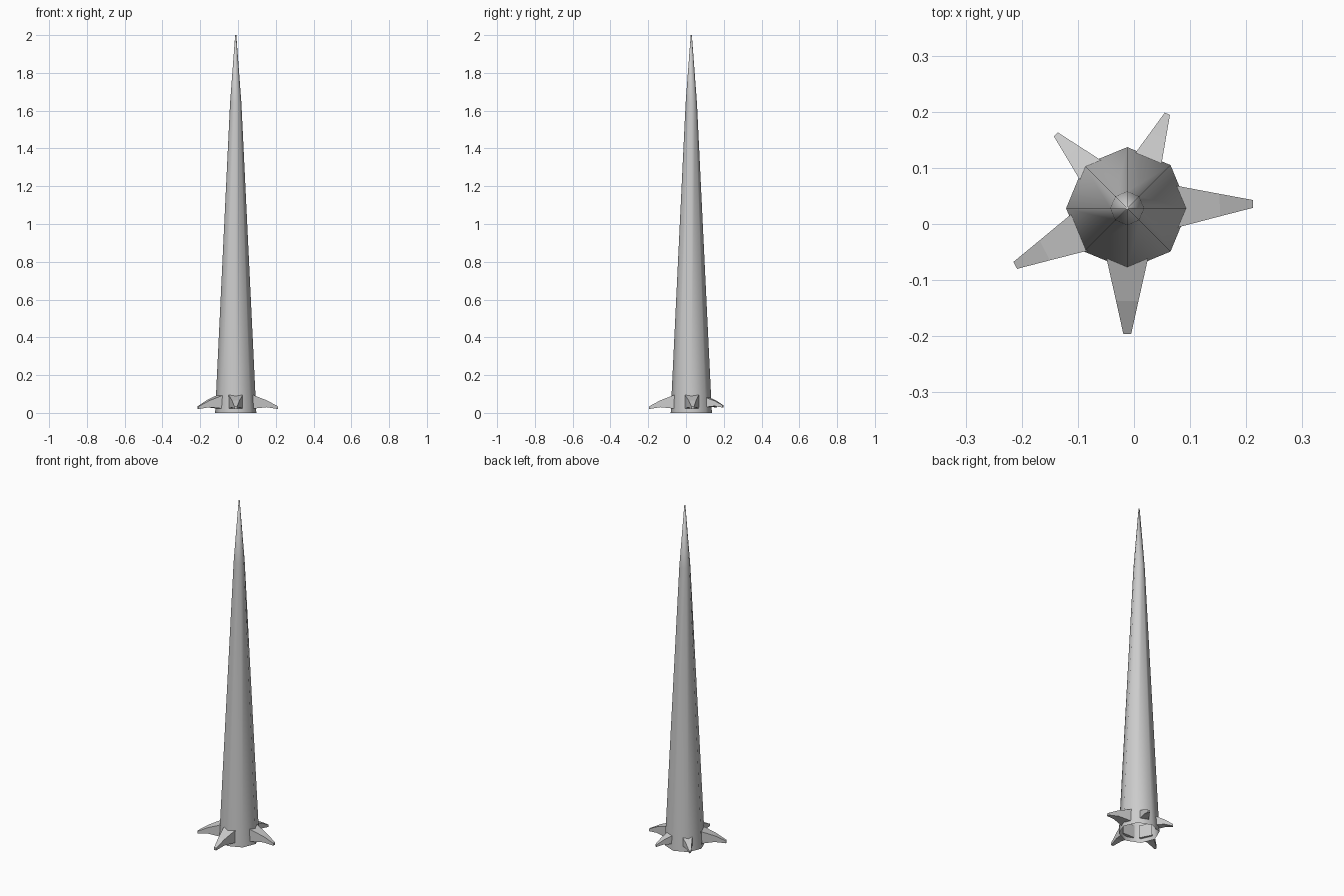
import bpy
from math import cos, sin, pi, radians
from mathutils import Matrix, Vector

cube = bpy.data.objects.get("Cube")
if cube:
    bpy.data.objects.remove(cube)

CENTRE = Vector((-0.012, 0.028, 0))

grey = bpy.data.materials.new("stone_grey")
grey.use_nodes = True
colour = (0.6, 0.6, 0.6, 1)
grey.diffuse_color = colour
grey.node_tree.nodes["Principled BSDF"].inputs["Base Color"].default_value = colour


def make_part(name, rings, caps, smooth):
    """Skin a list of equal-sized rings of points."""
    n = len(rings[0])
    faces = [(r * n + i, r * n + (i + 1) % n, (r + 1) * n + (i + 1) % n, (r + 1) * n + i)
             for r in range(len(rings) - 1) for i in range(n)]
    last = (len(rings) - 1) * n
    if "start" in caps:
        faces.append(tuple(reversed(range(n))))
    if "end" in caps:
        faces.append(tuple(range(last, last + n)))
    mesh = bpy.data.meshes.new(name)
    mesh.from_pydata([p for ring in rings for p in ring], [], faces)
    mesh.materials.append(grey)
    mesh.polygons.foreach_set("use_smooth", [smooth] * len(faces))
    obj = bpy.data.objects.new(name, mesh)
    bpy.context.collection.objects.link(obj)
    obj.location = CENTRE
    return obj


# Tall eight-sided tapering spire, open underneath
profile = [(0.109, 0), (0.030, 1.64), (0.003, 2.0)]
make_part("spire", [[(r * cos(i * pi / 4), r * sin(i * pi / 4), z) for i in range(8)]
                    for r, z in profile], ["end"], True)


# Root spikes: stations of distance, half width, underside and top
def spike(name, angle, stations):
    turn = Matrix.Rotation(radians(angle), 3, "Z")
    rings = [[turn @ Vector(p) for p in
              ((d, -w, low), (d, w, low), (d, w, high), (d, -w, high))]
             for d, w, low, high in stations]
    make_part(name, rings, ["start", "end"], False)


LARGE = [(0.085, 0.038, 0.022, 0.097), (0.165, 0.020, 0.030, 0.066), (0.224, 0.007, 0.020, 0.034)]
SMALL = [(0.085, 0.028, 0.030, 0.085), (0.140, 0.015, 0.036, 0.064), (0.183, 0.005, 0.028, 0.040)]

spike("front_spike", -90, LARGE)
spike("left_spike", 2, LARGE)
spike("right_spike", 207, LARGE)
spike("back_right_spike", 134, SMALL)
spike("back_left_spike", 67, SMALL)
